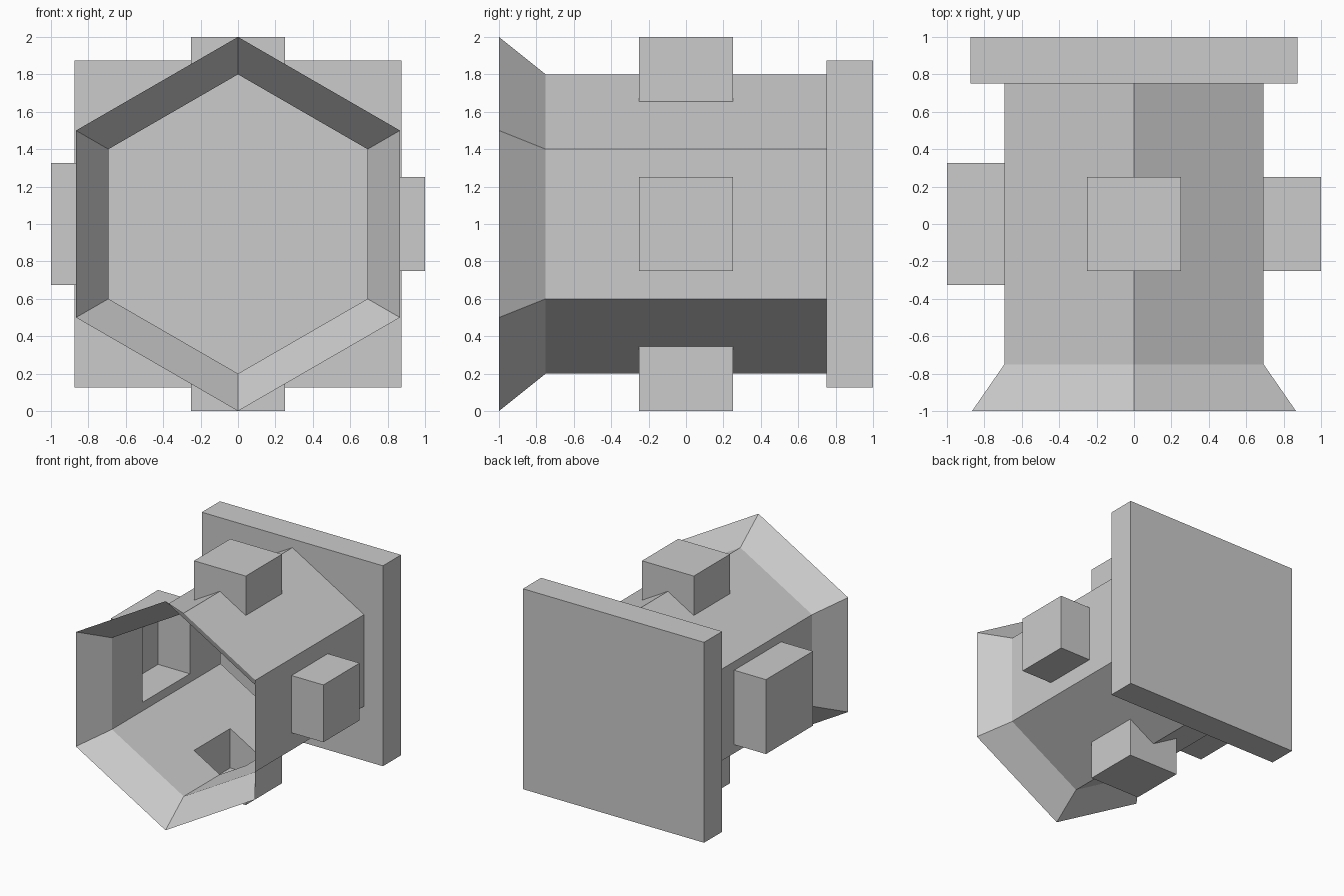
import bpy, bmesh, math

if "Cube" in bpy.data.objects:
    bpy.data.objects.remove(bpy.data.objects["Cube"])


def make_object(name, bm):
    bmesh.ops.recalc_face_normals(bm, faces=bm.faces)
    mesh = bpy.data.meshes.new(name)
    bm.to_mesh(mesh)
    bm.free()
    obj = bpy.data.objects.new(name, mesh)
    bpy.context.collection.objects.link(obj)
    return obj


def box(name, lo, hi):
    bm = bmesh.new()
    bmesh.ops.create_cube(bm, size=1)
    for v in bm.verts:
        v.co = [(a + b) / 2 + c * (b - a) for a, b, c in zip(lo, hi, v.co)]
    return make_object(name, bm)


# Hexagonal body along y with a flared front mouth
bm = bmesh.new()
rings = []
for y, r in ((-1, 1.0), (-0.75, 0.8), (0.85, 0.8)):
    rings.append([bm.verts.new((r * math.sin(i * math.pi / 3), y,
                                1 + r * math.cos(i * math.pi / 3))) for i in range(6)])
for a, b in zip(rings, rings[1:]):
    for i in range(6):
        j = (i + 1) % 6
        bm.faces.new((a[i], a[j], b[j], b[i]))
bm.faces.new(rings[0])
bm.faces.new(rings[-1])
body = make_object("hexagonal_housing", bm)

# Square back plate and the four side lugs
parts = [
    box("back_plate", (-0.875, 0.75, 0.125), (0.875, 1, 1.875)),
    box("top_lug", (-0.25, -0.25, 1.4), (0.25, 0.25, 2)),
    box("bottom_lug", (-0.25, -0.25, 0), (0.25, 0.25, 0.6)),
    box("right_lug", (0.4, -0.25, 0.75), (1, 0.25, 1.25)),
    box("left_lug", (-1, -0.325, 0.675), (-0.4, 0.325, 1.325)),
]

# Join everything into one skin so the lugs and plate are hollow inside
for part in parts:
    mod = body.modifiers.new(part.name, 'BOOLEAN')
    mod.operation = 'UNION'
    mod.solver = 'EXACT'
    mod.object = part
bpy.context.view_layer.update()
graph = bpy.context.evaluated_depsgraph_get()
joined = bpy.data.meshes.new_from_object(body.evaluated_get(graph))
body.modifiers.clear()
body.data = joined
for part in parts:
    bpy.data.objects.remove(part)

# Open the front mouth
bm = bmesh.new()
bm.from_mesh(joined)
cap = [f for f in bm.faces if all(v.co.y < -0.99 for v in f.verts)]
bmesh.ops.delete(bm, geom=cap, context='FACES')
bm.to_mesh(joined)
bm.free()
